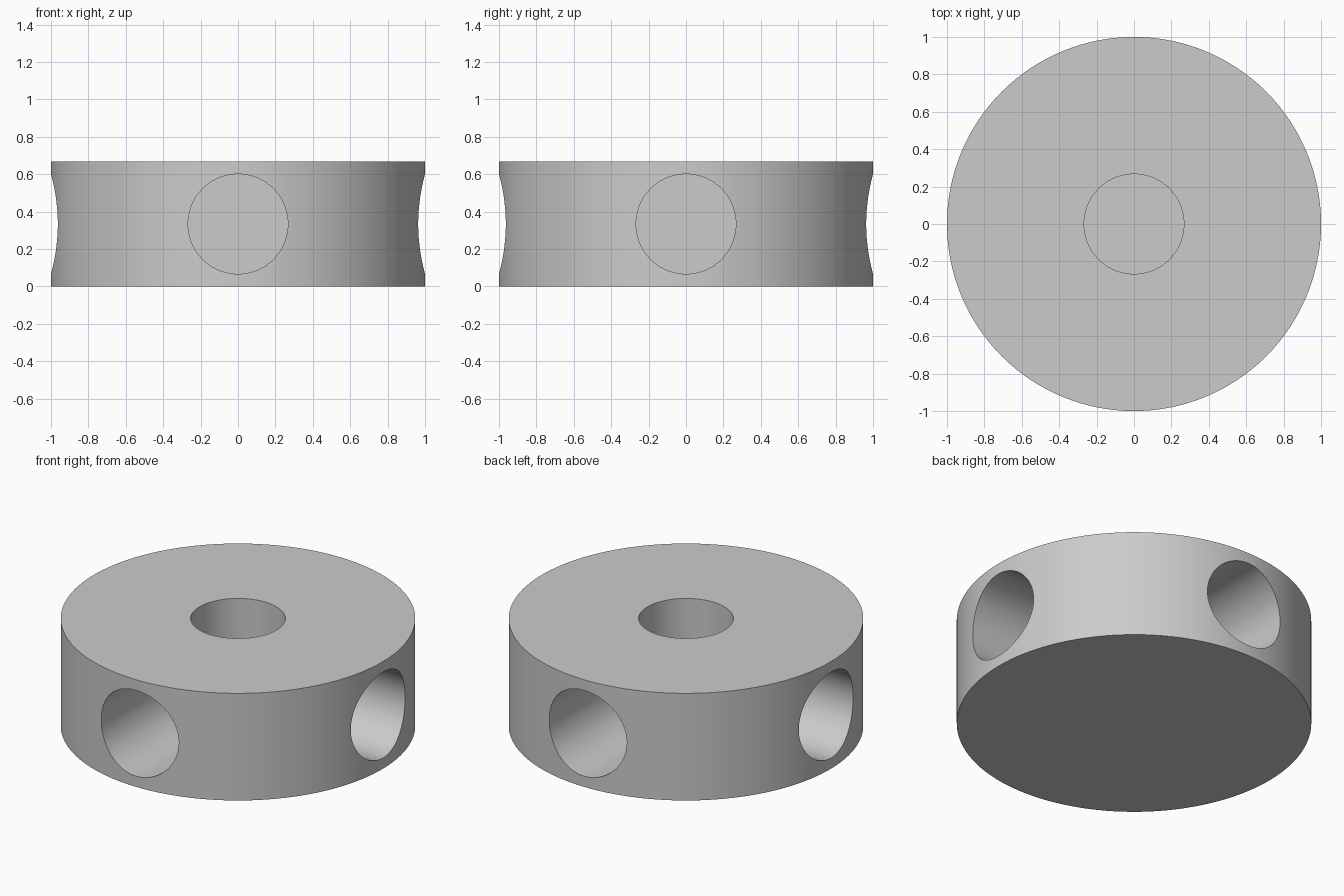
import bpy
from math import pi, sin, cos

cube = bpy.data.objects.get("Cube")
if cube:
    bpy.data.objects.remove(cube, do_unlink=True)

RADIUS, HEIGHT, BORE = 1.0, 0.667, 0.267
SIDE_FLOOR, TOP_FLOOR = 0.333, 0.3

grey = bpy.data.materials.new("plain grey")
grey.use_nodes = True
colour = (0.6, 0.6, 0.6, 1)
grey.diffuse_color = colour
grey.node_tree.nodes["Principled BSDF"].inputs["Base Color"].default_value = colour


def cylinder(name, radius, depth, location, rotation=(0, 0, 0), sides=96):
    bpy.ops.mesh.primitive_cylinder_add(vertices=sides, radius=radius, depth=depth,
                                        location=location, rotation=rotation)
    obj = bpy.context.object
    obj.name = name
    obj.data.materials.append(grey)
    return obj


# Solid disc
hub = cylinder("hub_disc", RADIUS, HEIGHT, (0, 0, HEIGHT / 2), sides=128)

# Blind bores: one from the top, four around the rim
cutters = [cylinder("top_bore_cutter", BORE, 1, (0, 0, TOP_FLOOR + 0.5))]
for i, side in enumerate(("left", "back", "right", "front")):
    angle = i * pi / 2
    reach = SIDE_FLOOR + 0.5
    cutters.append(cylinder(side + "_bore_cutter", BORE, 1,
                            (reach * cos(angle), reach * sin(angle), HEIGHT / 2),
                            (0, pi / 2, angle)))

for cutter in cutters:
    mod = hub.modifiers.new(cutter.name, "BOOLEAN")
    mod.operation = "DIFFERENCE"
    mod.solver = "EXACT"
    mod.object = cutter

# Apply the cuts, then remove the cutters
bpy.ops.object.select_all(action="DESELECT")
hub.select_set(True)
bpy.context.view_layer.objects.active = hub
for mod in list(hub.modifiers):
    bpy.ops.object.modifier_apply(modifier=mod.name)
for cutter in cutters:
    bpy.data.objects.remove(cutter, do_unlink=True)

bpy.ops.object.shade_smooth_by_angle(angle=pi / 6)
